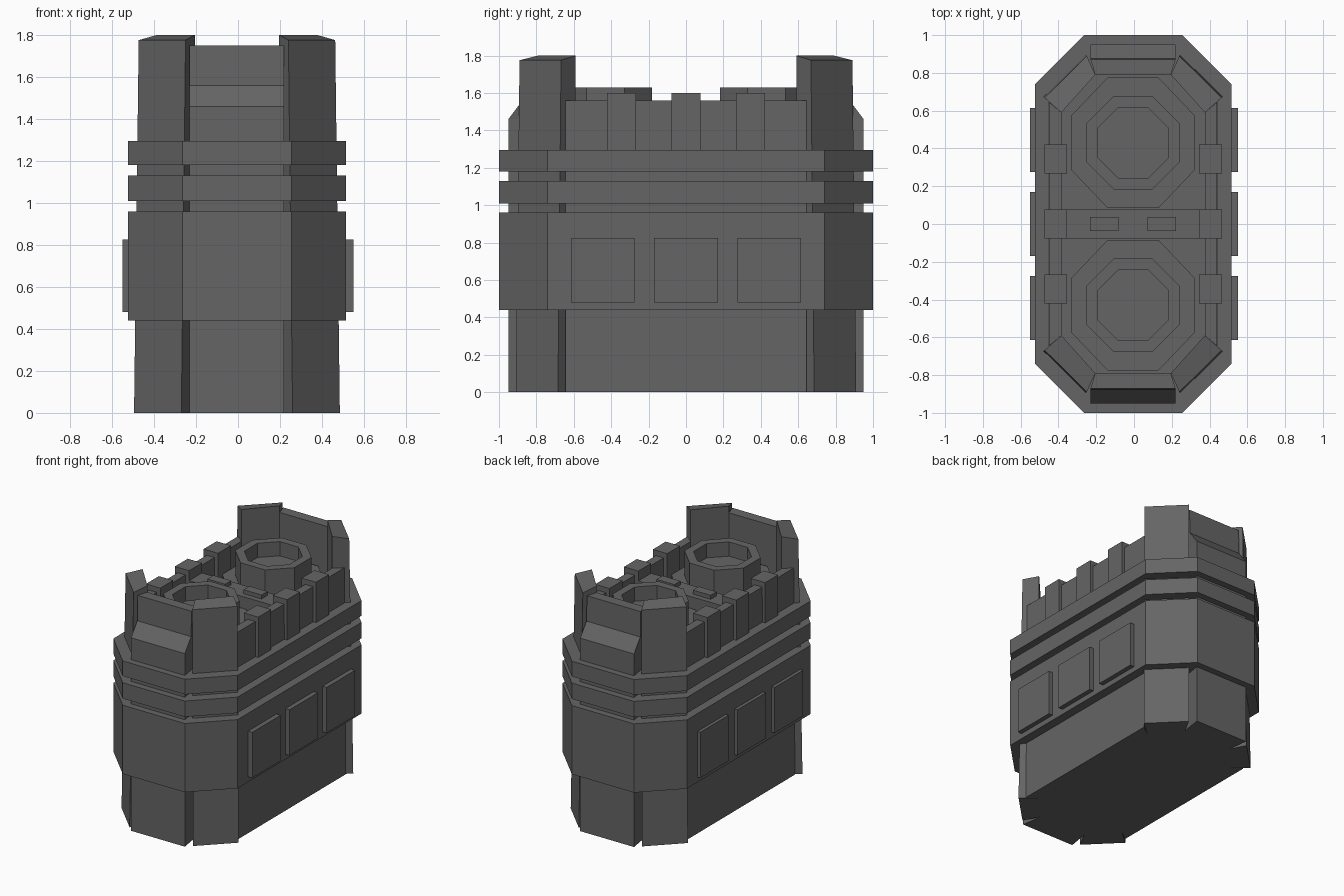
import bpy, bmesh, math

cube = bpy.data.objects.get("Cube")
if cube:
    bpy.data.objects.remove(cube, do_unlink=True)

grey = bpy.data.materials.new("dark_grey")
grey.use_nodes = True
grey.diffuse_color = (0.13, 0.13, 0.13, 1)
grey.node_tree.nodes["Principled BSDF"].inputs["Base Color"].default_value = (0.13, 0.13, 0.13, 1)

SHIFT = -0.005  # the body sits slightly off the centre line


def loft(name, rings, shift=SHIFT):
    """Solid through stacked rings of (x, y, z) points, capped at both ends."""
    bm = bmesh.new()
    loops = [[bm.verts.new((x + shift, y, z)) for x, y, z in ring] for ring in rings]
    n = len(loops[0])
    for a, b in zip(loops, loops[1:]):
        for i in range(n):
            j = (i + 1) % n
            bm.faces.new((a[i], a[j], b[j], b[i]))
    bm.faces.new(loops[0])
    bm.faces.new(loops[-1])
    bmesh.ops.recalc_face_normals(bm, faces=bm.faces)
    mesh = bpy.data.meshes.new(name)
    bm.to_mesh(mesh)
    bm.free()
    mesh.materials.append(grey)
    obj = bpy.data.objects.new(name, mesh)
    bpy.context.scene.collection.objects.link(obj)
    return obj


def flat(points, z):
    return [(x, y, z) for x, y in points]


def prism(name, points, z0, z1, shift=SHIFT):
    return loft(name, [flat(points, z0), flat(points, z1)], shift)


def box(name, x0, x1, y0, y1, z0, z1, shift=SHIFT):
    return prism(name, [(x0, y0), (x1, y0), (x1, y1), (x0, y1)], z0, z1, shift)


def long_octagon(w, l, cx, cy):
    """Octagon outline: half width, half length, and where the corner cuts start."""
    return [(cx, -l), (w, -cy), (w, cy), (cx, l), (-cx, l), (-w, cy), (-w, -cy), (-cx, -l)]


def octagon(r, y):
    """Regular octagon with flat-side radius r centred on (0, y)."""
    c = r / math.cos(math.pi / 8)
    return [(c * math.cos((k + 0.5) * math.pi / 4),
             y + c * math.sin((k + 0.5) * math.pi / 4)) for k in range(8)]


# Inner core and the three bands around it
prism("core", long_octagon(0.38, 0.79, 0.2, 0.59), 0, 1.38)
for name, z0, z1 in (("main_band", 0.44, 0.96), ("middle_band", 1.01, 1.13), ("upper_band", 1.18, 1.295)):
    prism(name, long_octagon(0.52, 1, 0.26, 0.74), z0, z1)

# Corner slabs, leaning slightly inward with sloped tops
for sx in (-1, 1):
    for sy in (-1, 1):
        inner = [(sx * 0.2, sy * 0.79), (sx * 0.38, sy * 0.59)]
        low = [(sx * 0.49, sy * 0.685), (sx * 0.265, sy * 0.91)]
        high = [(sx * 0.468, sy * 0.668), (sx * 0.245, sy * 0.89)]
        loft("corner_slab", [flat(inner + low, 0), flat(inner, 1.8) + flat(high, 1.775)])

# End slabs with a sloped shoulder
for sy in (-1, 1):
    rings = []
    for y, z in ((0.95, 0), (0.95, 1.46), (0.875, 1.56), (0.87, 1.75)):
        rings.append([(-0.2, sy * 0.79, z), (0.2, sy * 0.79, z),
                      (0.225, sy * y, z), (-0.225, sy * y, z)])
    loft("end_slab", rings)

# Side walls, battlements and raised side panels
for sx in (-1, 1):
    loft("side_wall", [[(sx * 0.38, -0.59, z), (sx * x, -0.645, z),
                        (sx * x, 0.645, z), (sx * 0.38, 0.59, z)]
                       for x, z in ((0.455, 0), (0.445, 1.56))])
    for y in (-0.345, 0, 0.345):
        box("battlement", sx * 0.35, sx * 0.47, y - 0.077, y + 0.077, 1.25, 1.6)
    for y in (-0.445, 0, 0.445):
        box("side_panel", sx * 0.5, sx * 0.55, y - 0.17, y + 0.17, 0.48, 0.825, 0)

# Cross beam with two small raised blocks
box("cross_beam", -0.355, 0.355, -0.077, 0.077, 1.3, 1.525)
for x in (-0.152, 0.152):
    box("beam_block", x - 0.075, x + 0.075, -0.036, 0.036, 1.51, 1.555)

# Two round sockets, each an octagonal ring on a low base
for y in (-0.43, 0.43):
    base = [(x, y + (py - y) * 1.05) for x, py in octagon(0.328, y)]
    prism("socket_base", base, 1.3, 1.44)
    outer, hole = octagon(0.247, y), octagon(0.188, y)
    loft("socket_ring", [flat(outer, 1.4), flat(outer, 1.628), flat(hole, 1.628), flat(hole, 1.52)])
